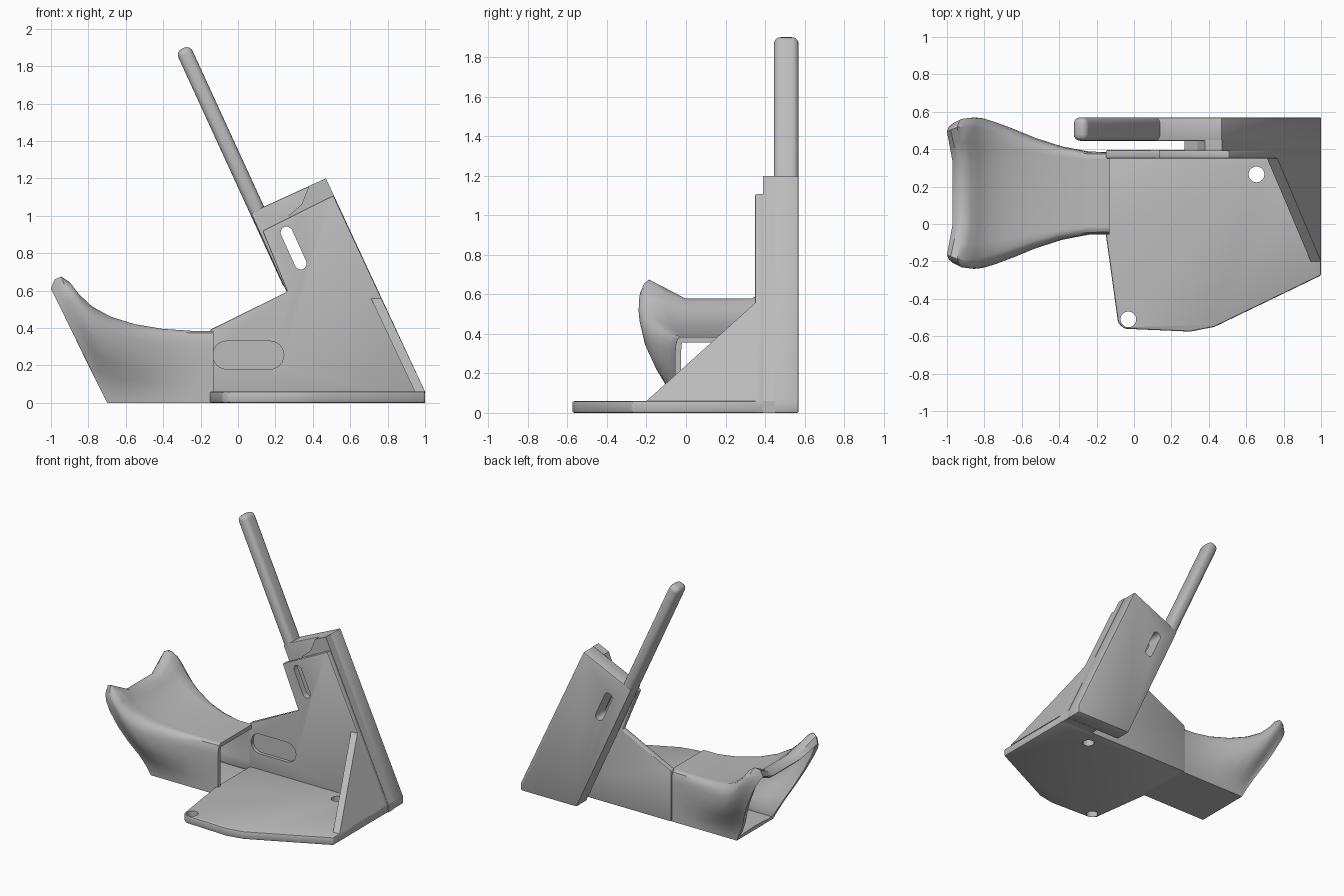
import bpy, bmesh, math
from mathutils import Matrix, Vector

if "Cube" in bpy.data.objects:
    bpy.data.objects.remove(bpy.data.objects["Cube"])

grey = bpy.data.materials.new("plain grey")
grey.use_nodes = True
COLOUR = (0.5, 0.5, 0.5, 1)
grey.diffuse_color = COLOUR
grey.node_tree.nodes["Principled BSDF"].inputs["Base Color"].default_value = COLOUR


def activate(ob):
    bpy.ops.object.select_all(action='DESELECT')
    ob.select_set(True)
    bpy.context.view_layer.objects.active = ob


def apply_mod(ob, kind, **settings):
    mod = ob.modifiers.new(kind.title(), kind)
    for key, value in settings.items():
        setattr(mod, key, value)
    activate(ob)
    bpy.ops.object.modifier_apply(modifier=mod.name)


def finish(name, bm, bevel=0, segments=2):
    bmesh.ops.recalc_face_normals(bm, faces=bm.faces)
    me = bpy.data.meshes.new(name)
    bm.to_mesh(me)
    bm.free()
    me.materials.append(grey)
    ob = bpy.data.objects.new(name, me)
    bpy.context.collection.objects.link(ob)
    if bevel:
        apply_mod(ob, 'BEVEL', width=bevel, segments=segments, limit_method='ANGLE')
    return ob


def prism(name, outline, lo, hi, flat=False, bevel=0, segments=2):
    """Extrude an outline: along z when flat (x, y), otherwise along y (x, z)."""
    bm = bmesh.new()
    place = (lambda a, b, d: (a, b, d)) if flat else (lambda a, b, d: (a, d, b))
    ends = [[bm.verts.new(place(a, b, d)) for a, b in outline] for d in (lo, hi)]
    for ring in ends:
        bm.faces.new(ring)
    n = len(outline)
    for i in range(n):
        j = (i + 1) % n
        bm.faces.new((ends[0][i], ends[0][j], ends[1][j], ends[1][i]))
    return finish(name, bm, bevel, segments)


def stadium(p, q, r, steps=12):
    """Rounded slot outline between two centres."""
    p, q = Vector(p), Vector(q)
    base = math.atan2(q.y - p.y, q.x - p.x)
    pts = []
    for centre, start in ((q, base - math.pi / 2), (p, base + math.pi / 2)):
        for i in range(steps + 1):
            a = start + math.pi * i / steps
            pts.append((centre.x + r * math.cos(a), centre.y + r * math.sin(a)))
    return pts


def cut(ob, cutter, keep=False):
    cutter.hide_render = True
    apply_mod(ob, 'BOOLEAN', object=cutter, operation='DIFFERENCE', solver='EXACT')
    if not keep:
        bpy.data.objects.remove(cutter)


def smooth(ob, degrees=35):
    activate(ob)
    bpy.ops.object.shade_smooth_by_angle(angle=math.radians(degrees))


# Base plate with two screw holes
plate = prism("base_plate", [(-.15, .39), (-.15, -.06), (-.085, -.53), (-.05, -.56),
              (.3, -.575), (.43, -.55), (1, -.275), (1, .39)], 0, .06, True, .01)
for hole in ((.655, .265), (-.03, -.51)):
    circle = [(hole[0] + .042 * math.cos(a * math.pi / 16),
               hole[1] + .042 * math.sin(a * math.pi / 16)) for a in range(32)]
    cut(plate, prism("hole_cutter", circle, -.1, .2, True))

# Upright wall with a shallow recess and a slot
wall = prism("upright_wall", [(-.15, 0), (1, 0), (1, .06), (.51, 1.11), (.13, .92),
             (.265, .595), (-.15, .39)], .35, .395, bevel=.008)
cut(wall, prism("recess_cutter", stadium((-.06, .255), (.17, .255), .075), .3, .375))
slot = prism("slot_cutter", stadium((.26, .91), (.335, .745), .032), .3, .7)
cut(wall, slot, keep=True)

# Rear block in two layers, the front one set back to leave a cable channel
rear = prism("rear_block", [(.13, 1.045), (.47, 1.2), (1, .06), (1, 0), (.53, 0),
             (.07, 1.01)], .445, .57, bevel=.008)
cut(rear, slot)
prism("rear_block_spacer", [(.38, 1.16), (.47, 1.2), (1, .06), (1, 0), (.73, 0),
      (.27, 1.0), (.34, 1.06)], .39, .45)

# Long leaning arm with rounded edges
top, foot = Vector((-.295, 1.895)), Vector((.29, .62))
side = Vector((top.y - foot.y, foot.x - top.x)).normalized() * .042
arm = prism("leaning_arm", [tuple(p) for p in (foot - side, foot + side, top + side,
            top - side)], .445, .57, bevel=.034, segments=4)

# Leaning triangular gusset on the open side
bm = bmesh.new()
bmesh_tri = [(1, -.2, .06), (1, .37, .06), (.758, .37, .575)]
outer = [bm.verts.new(p) for p in bmesh_tri]
inner = [bm.verts.new((x - .055, y, z)) for x, y, z in bmesh_tri]
bm.faces.new(outer)
bm.faces.new(inner)
for i in range(3):
    j = (i + 1) % 3
    bm.faces.new((outer[i], outer[j], inner[j], inner[i]))
gusset = finish("side_gusset", bm)

# Flared hollow cradle: (top x, bottom x, rim height, centre height, half width)
STATIONS = [(-.13, -.13, .385, .385, .22), (-.25, -.22, .385, .385, .222),
            (-.4, -.33, .395, .395, .25), (-.55, -.43, .42, .415, .295),
            (-.68, -.52, .46, .45, .345), (-.78, -.59, .515, .485, .38),
            (-.85, -.64, .58, .53, .4), (-.9, -.67, .645, .565, .405),
            (-.945, -.69, .675, .58, .4), (-.98, -.698, .66, .575, .385),
            (-1, -.7, .61, .55, .375)]
NARROW, MIDDLE = .22, .165


def cradle_ring(xt, xb, rim, mid, wide):
    """Half section from bottom centre to top centre, then mirrored."""
    flare = wide - NARROW
    half = [(0, 0), (NARROW, 0), (NARROW + .05 * flare, .1 * rim),
            (NARROW + .25 * flare, .25 * rim), (NARROW + .58 * flare, .42 * rim),
            (NARROW + .85 * flare, .6 * rim), (wide, .8 * rim),
            (wide - .003, .9 * rim), (wide - .012 - .06 * flare, .97 * rim),
            (wide - .03 - .1 * flare, rim),
            (wide - .04 - .5 * flare, rim + .45 * (mid - rim)),
            (NARROW - .05, mid), (0, mid)]
    loop = half + [(-y, z) for y, z in half[-2:0:-1]]
    return [(xb + (xt - xb) * z / rim, MIDDLE + y, z) for y, z in loop]


bm = bmesh.new()
rings = [[bm.verts.new(p) for p in cradle_ring(*s)] for s in STATIONS]
for a, b in zip(rings, rings[1:]):
    for i in range(len(a)):
        j = (i + 1) % len(a)
        bm.faces.new((a[i], a[j], b[j], b[i]))
cradle = finish("flared_cradle", bm)
apply_mod(cradle, 'SOLIDIFY', thickness=.03, offset=-1)

for ob in (plate, wall, rear, arm, cradle):
    smooth(ob)
